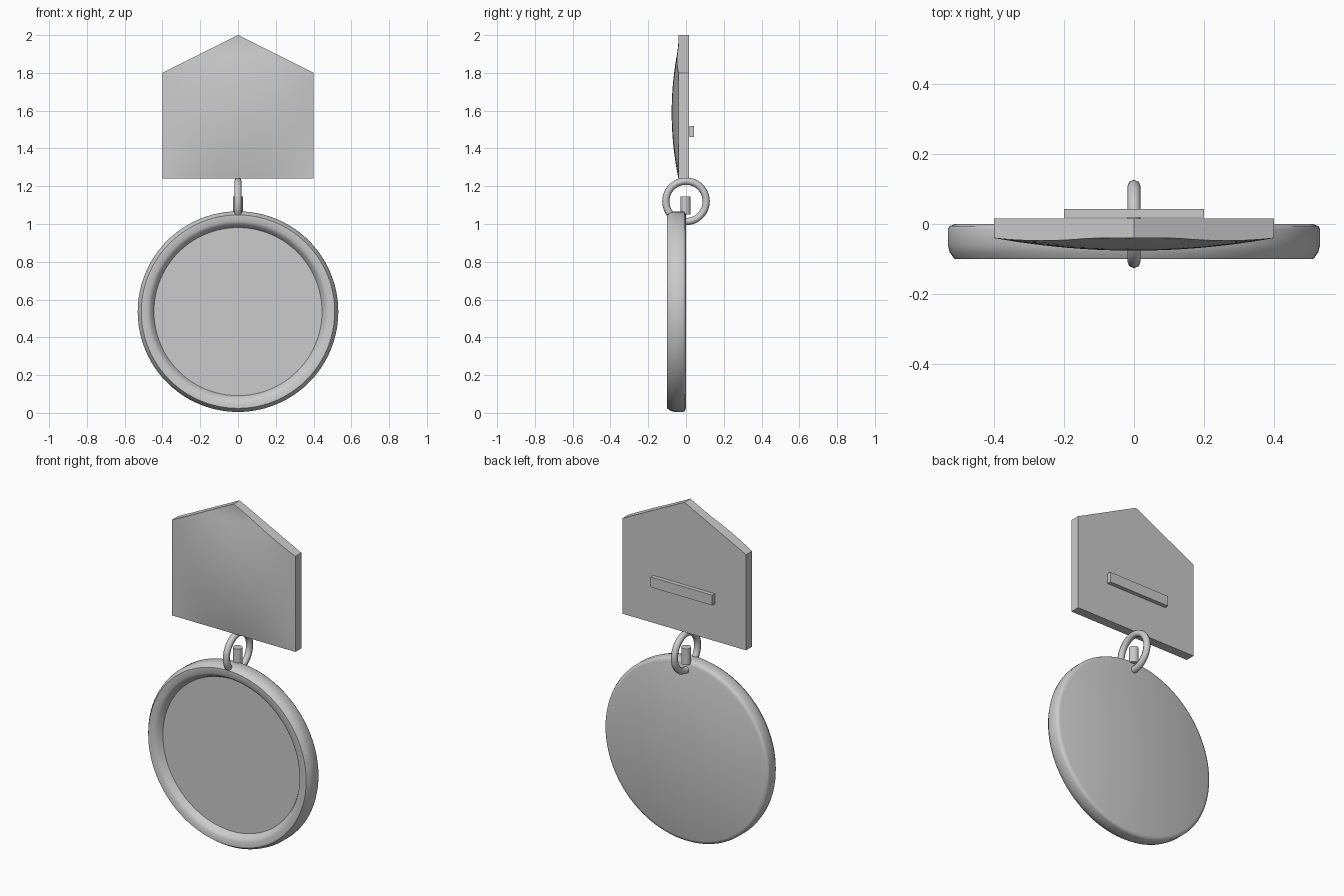
import bpy, bmesh, math
from mathutils import Matrix, Vector

if "Cube" in bpy.data.objects:
    bpy.data.objects.remove(bpy.data.objects["Cube"])

grey = bpy.data.materials.new("grey metal")
grey.use_nodes = True
COLOUR = (0.6, 0.6, 0.6, 1)
grey.diffuse_color = COLOUR
grey.node_tree.nodes["Principled BSDF"].inputs["Base Color"].default_value = COLOUR


def finish(obj, name, angle=None):
    obj.name = name
    obj.data.materials.clear()
    obj.data.materials.append(grey)
    if angle:
        bpy.ops.object.select_all(action="DESELECT")
        obj.select_set(True)
        bpy.context.view_layer.objects.active = obj
        bpy.ops.object.shade_smooth_by_angle(angle=math.radians(angle))
    return obj


def from_bmesh(bm, name, angle=None):
    bmesh.ops.recalc_face_normals(bm, faces=bm.faces)
    mesh = bpy.data.meshes.new(name)
    bm.to_mesh(mesh)
    bm.free()
    obj = bpy.data.objects.new(name, mesh)
    bpy.context.collection.objects.link(obj)
    return finish(obj, name, angle)


# Medal disc with raised rim: a (radius, y) profile spun around the y axis
profile = [(0, -0.06), (0.445, -0.06), (0.462, -0.09), (0.478, -0.1),
           (0.512, -0.1), (0.526, -0.08), (0.531, -0.06), (0.531, -0.015),
           (0.526, -0.006), (0.51, 0), (0, 0)]
centre = Vector((0, 0, 0.536))
bm = bmesh.new()
verts = [bm.verts.new(centre + Vector((r, y, 0))) for r, y in profile]
edges = [bm.edges.new(pair) for pair in zip(verts, verts[1:])]
bmesh.ops.spin(bm, geom=verts + edges, cent=centre, axis=(0, 1, 0),
               angle=math.tau, steps=96, use_merge=True)
bmesh.ops.remove_doubles(bm, verts=bm.verts, dist=0.0001)
from_bmesh(bm, "medal_disc", 50)

# Hanging plate: five-sided outline with a cushioned front
HALF, BASE, SHOULDER, PEAK = 0.4, 1.24, 1.8, 2.0
COLS, ROWS = 24, 24
bm = bmesh.new()
front, back = {}, {}
for i in range(COLS + 1):
    x = HALF * (2 * i / COLS - 1)
    top = PEAK - (PEAK - SHOULDER) * abs(x) / HALF
    for j in range(ROWS + 1):
        z = BASE + (top - BASE) * j / ROWS
        swell = max(0, 1 - ((z - 1.59) / 0.35) ** 2) * (1 - (x / HALF) ** 2)
        front[i, j] = bm.verts.new((x, -0.04 - 0.036 * swell, z))
        back[i, j] = bm.verts.new((x, 0.015, z))
for layer in (front, back):
    for i in range(COLS):
        for j in range(ROWS):
            bm.faces.new((layer[i, j], layer[i + 1, j],
                          layer[i + 1, j + 1], layer[i, j + 1]))
rim = ([(i, 0) for i in range(COLS)] + [(COLS, j) for j in range(ROWS)]
       + [(i, ROWS) for i in range(COLS, 0, -1)] + [(0, j) for j in range(ROWS, 0, -1)])
for a, b in zip(rim, rim[1:] + rim[:1]):
    bm.faces.new((front[a], front[b], back[b], back[a]))
from_bmesh(bm, "hanging_plate", 25)

# Pin bar on the back of the plate
bm = bmesh.new()
bmesh.ops.create_cube(bm, size=1, matrix=Matrix.Translation((0, 0.031, 1.49))
                      @ Matrix.Diagonal((0.4, 0.024, 0.06, 1)))
from_bmesh(bm, "pin_bar")

# Link ring
bpy.ops.mesh.primitive_torus_add(location=(0, 0, 1.12), rotation=(0, math.pi / 2, 0),
                                 major_radius=0.107, minor_radius=0.019,
                                 major_segments=48, minor_segments=8)
finish(bpy.context.object, "link_ring", 60)

# Post on top of the disc
bpy.ops.mesh.primitive_cylinder_add(vertices=24, radius=0.026, depth=0.095,
                                    location=(0, -0.002, 1.099))
finish(bpy.context.object, "link_post", 40)
